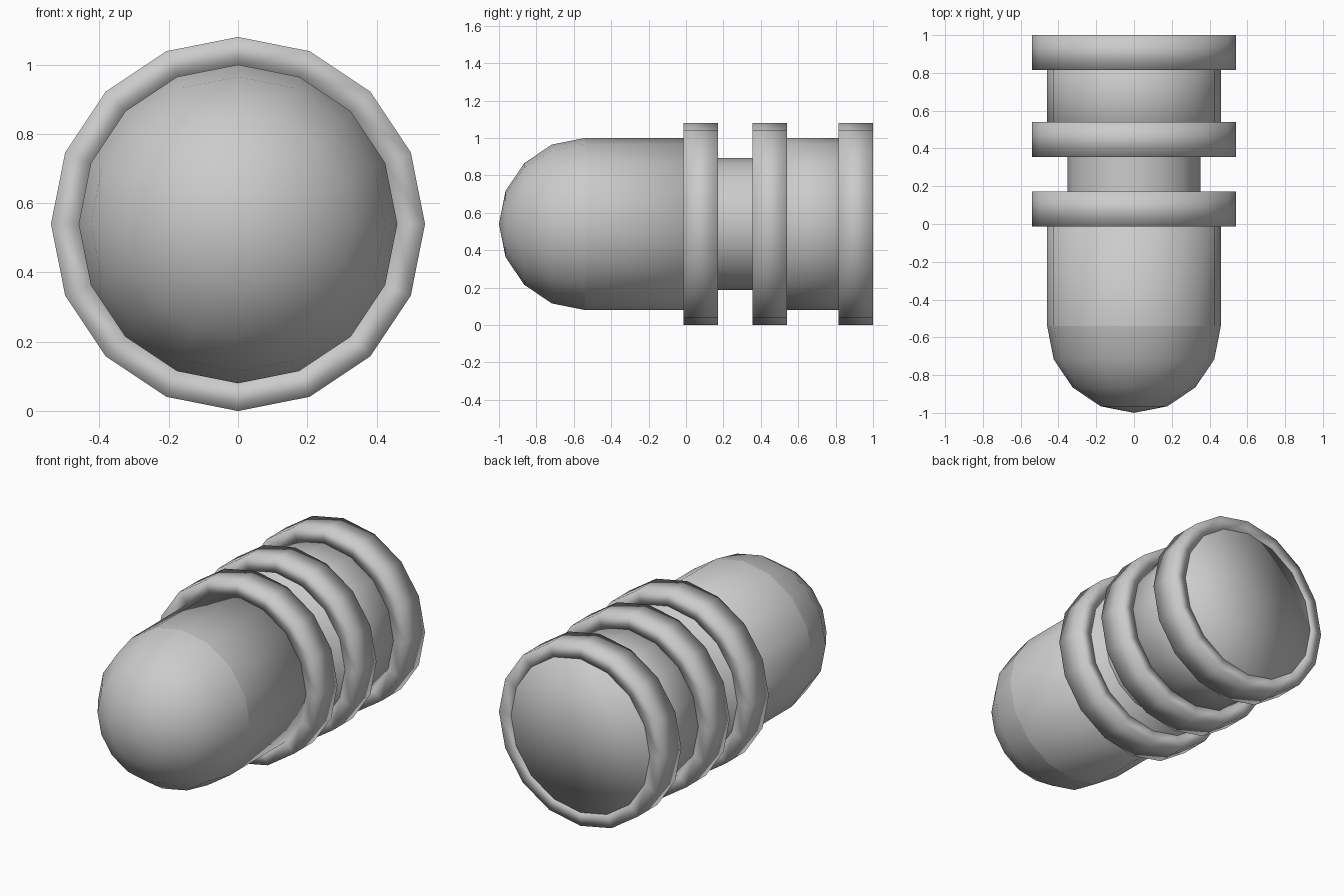
import bpy, bmesh, math

if "Cube" in bpy.data.objects:
    bpy.data.objects.remove(bpy.data.objects["Cube"])

SIDES = 16
AXIS_Z = 0.54
R_BODY, R_COLLAR, R_NECK = 0.46, 0.54, 0.353


def lathe(name, profile, closed=False):
    """Spin (y, radius) points, listed front to back, around the long axis."""
    bm = bmesh.new()
    rings = []
    for y, r in profile:
        ring = []
        for i in range(SIDES):
            a = 2 * math.pi * i / SIDES
            ring.append(bm.verts.new((r * math.sin(a), y, AXIS_Z + r * math.cos(a))))
        rings.append(ring)
    pairs = list(zip(rings, rings[1:]))
    if closed:
        pairs.append((rings[-1], rings[0]))
    for a, b in pairs:
        for i in range(SIDES):
            j = (i + 1) % SIDES
            bm.faces.new((a[i], a[j], b[j], b[i]))
    bmesh.ops.remove_doubles(bm, verts=bm.verts[:], dist=1e-5)
    for f in bm.faces:
        f.smooth = True
    mesh = bpy.data.meshes.new(name)
    bm.to_mesh(mesh)
    bm.free()
    obj = bpy.data.objects.new(name, mesh)
    bpy.context.collection.objects.link(obj)
    return obj


# Rounded nose: half sphere
steps = [math.pi / 2 * k / 4 for k in range(5)]
lathe("nose_dome", [(-0.54 - R_BODY * math.cos(t), R_BODY * math.sin(t)) for t in steps])

# Main barrels, closed at the ends that face the neck and the back
lathe("front_barrel", [(-0.54, R_BODY), (0.171, R_BODY), (0.171, 0)])
lathe("back_barrel", [(0.356, 0), (0.356, R_BODY), (1.0, R_BODY), (1.0, 0)])

# Narrow neck between the barrels
lathe("neck", [(0.171, R_NECK), (0.356, R_NECK)])

# Three collars around the barrels
for name, y0, y1 in (("front_collar", -0.013, 0.171),
                     ("middle_collar", 0.356, 0.54),
                     ("back_collar", 0.815, 1.0)):
    lathe(name, [(y0, R_COLLAR), (y1, R_COLLAR), (y1, R_BODY), (y0, R_BODY)], closed=True)
